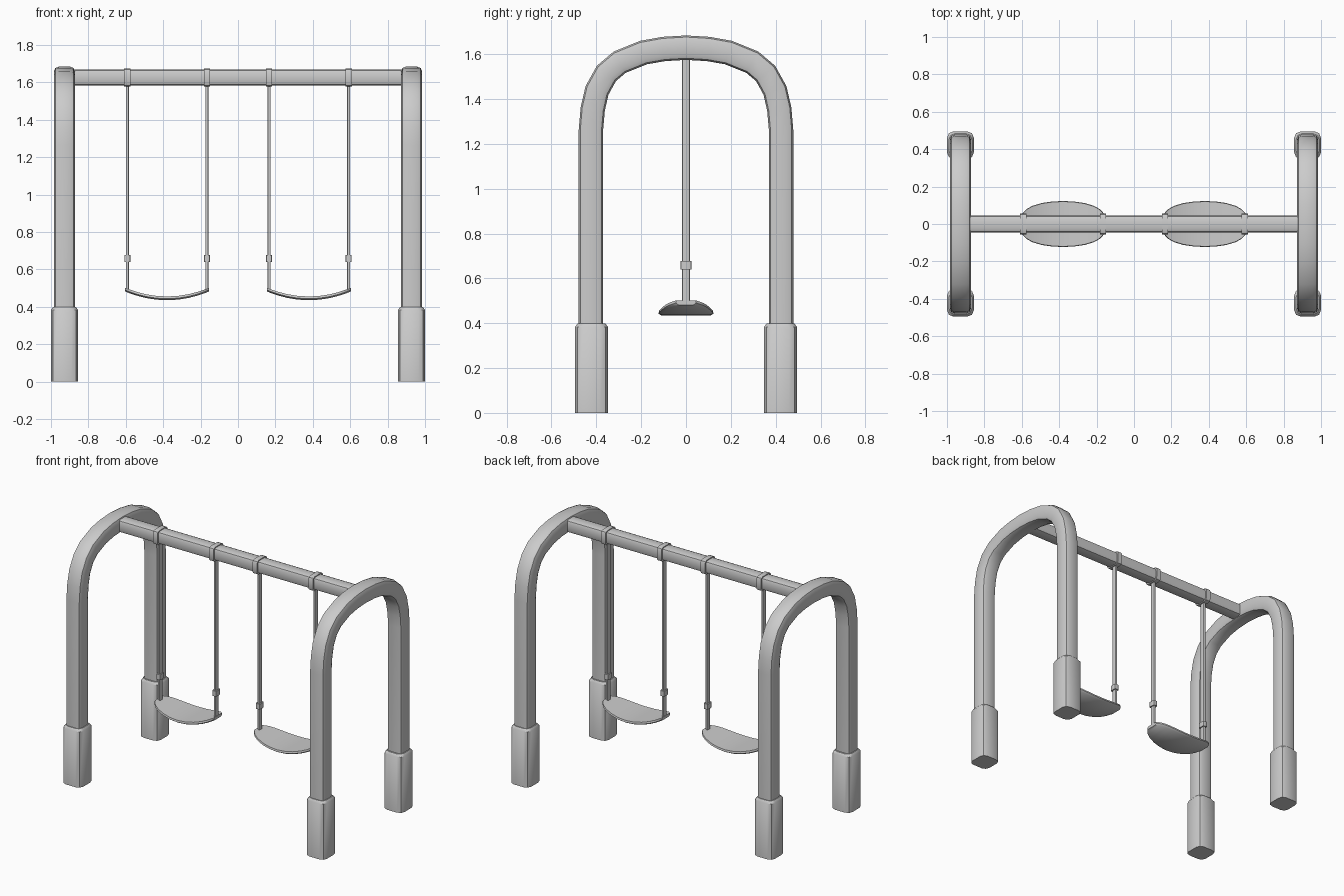
import bpy, bmesh, math
from mathutils import Vector

if "Cube" in bpy.data.objects:
    bpy.data.objects.remove(bpy.data.objects["Cube"])


def loft(name, rings):
    """Skin a list of equal-length point rings and cap both ends."""
    bm = bmesh.new()
    loops = [[bm.verts.new(p) for p in r] for r in rings]
    n = len(loops[0])
    for a, b in zip(loops, loops[1:]):
        for i in range(n):
            j = (i + 1) % n
            bm.faces.new((a[i], a[j], b[j], b[i]))
    bm.faces.new(loops[0][::-1])
    bm.faces.new(loops[-1])
    bmesh.ops.recalc_face_normals(bm, faces=bm.faces)
    mesh = bpy.data.meshes.new(name)
    bm.to_mesh(mesh)
    bm.free()
    ob = bpy.data.objects.new(name, mesh)
    bpy.context.collection.objects.link(ob)
    bpy.ops.object.select_all(action='DESELECT')
    bpy.context.view_layer.objects.active = ob
    ob.select_set(True)
    bpy.ops.object.shade_smooth_by_angle(angle=math.radians(35))
    return ob


def section(a, b, r):
    """Rounded rectangle with three points per corner."""
    k = r * 0.29
    corner = [(a, b - r), (a - k, b - k), (a - r, b)]
    return (corner + [(-u, v) for u, v in corner[::-1]]
            + [(-u, -v) for u, v in corner] + [(u, -v) for u, v in corner[::-1]])


def column(name, x, y, levels, r):
    """Vertical bar; levels are (z, half x, half y)."""
    return loft(name, [[(x + u, y + v, z) for u, v in section(a, b, r)]
                       for z, a, b in levels])


def beam(name, x0, x1, a, b, z, r):
    """Horizontal bar along x."""
    return loft(name, [[(x, u, z + v) for u, v in section(a, b, r)] for x in (x0, x1)])


# Arch centre line in the y-z plane
half = [(0.424, 0.3), (0.424, 1.263), (0.416, 1.355), (0.397, 1.438), (0.355, 1.514),
        (0.296, 1.564), (0.19, 1.607), (0.1, 1.623)]
path = [Vector((y, z)) for y, z in half + [(0, 1.629)] + [(-y, z) for y, z in half[::-1]]]

for sx, side in ((-1, "left"), (1, "right")):
    X = sx * 0.928
    rings = []
    for i, p in enumerate(path):
        t = (path[min(i + 1, len(path) - 1)] - path[max(i - 1, 0)]).normalized()
        if i in (0, 1):
            t = Vector((0, 1))
        elif i >= len(path) - 2:
            t = Vector((0, -1))
        nrm = Vector((t.y, -t.x))
        rings.append([(X + u, p.x + nrm.x * v, p.y + nrm.y * v)
                      for u, v in section(0.056, 0.0545, 0.025)])
    loft(side + "_arch", rings)

    # Foot sleeves
    for sy, end in ((-1, "front"), (1, "back")):
        column(f"{side}_{end}_foot", X, sy * 0.4215,
               [(0, 0.072, 0.0735), (0.383, 0.072, 0.0735), (0.398, 0.062, 0.063)], 0.035)

# Top beam
beam("top_beam", -0.92, 0.92, 0.045, 0.043, 1.626, 0.02)

for sx, side in ((-1, "left"), (1, "right")):
    cx = sx * 0.379
    # Clamps, straps and buckles
    for k, s in enumerate((-1, 1)):
        x = cx + s * 0.213
        beam(f"{side}_clamp_{k}", x - 0.017, x + 0.017, 0.056, 0.049, 1.626, 0.022)
        column(f"{side}_strap_{k}", x, 0,
               [(0.485, 0.008, 0.017), (1.6, 0.008, 0.017)], 0.005)
        column(f"{side}_buckle_{k}", x, 0,
               [(0.64, 0.016, 0.024), (0.677, 0.016, 0.024)], 0.006)

    # Curved seat
    widths = [(0.225, 0.045), (0.213, 0.062), (0.195, 0.08), (0.165, 0.097),
              (0.115, 0.112), (0.06, 0.12)]
    stations = [(-u, w) for u, w in widths] + [(0, 0.123)] + widths[::-1]
    rings = []
    for u, w in stations:
        z = 0.435 + 0.047 * (u / 0.225) ** 2
        rings.append([(cx + u, y, z + h) for y, h in
                      ((w - 0.012, 0), (w, 0.008), (w - 0.003, 0.02),
                       (-w + 0.003, 0.02), (-w, 0.008), (-w + 0.012, 0))])
    loft(side + "_seat", rings)
